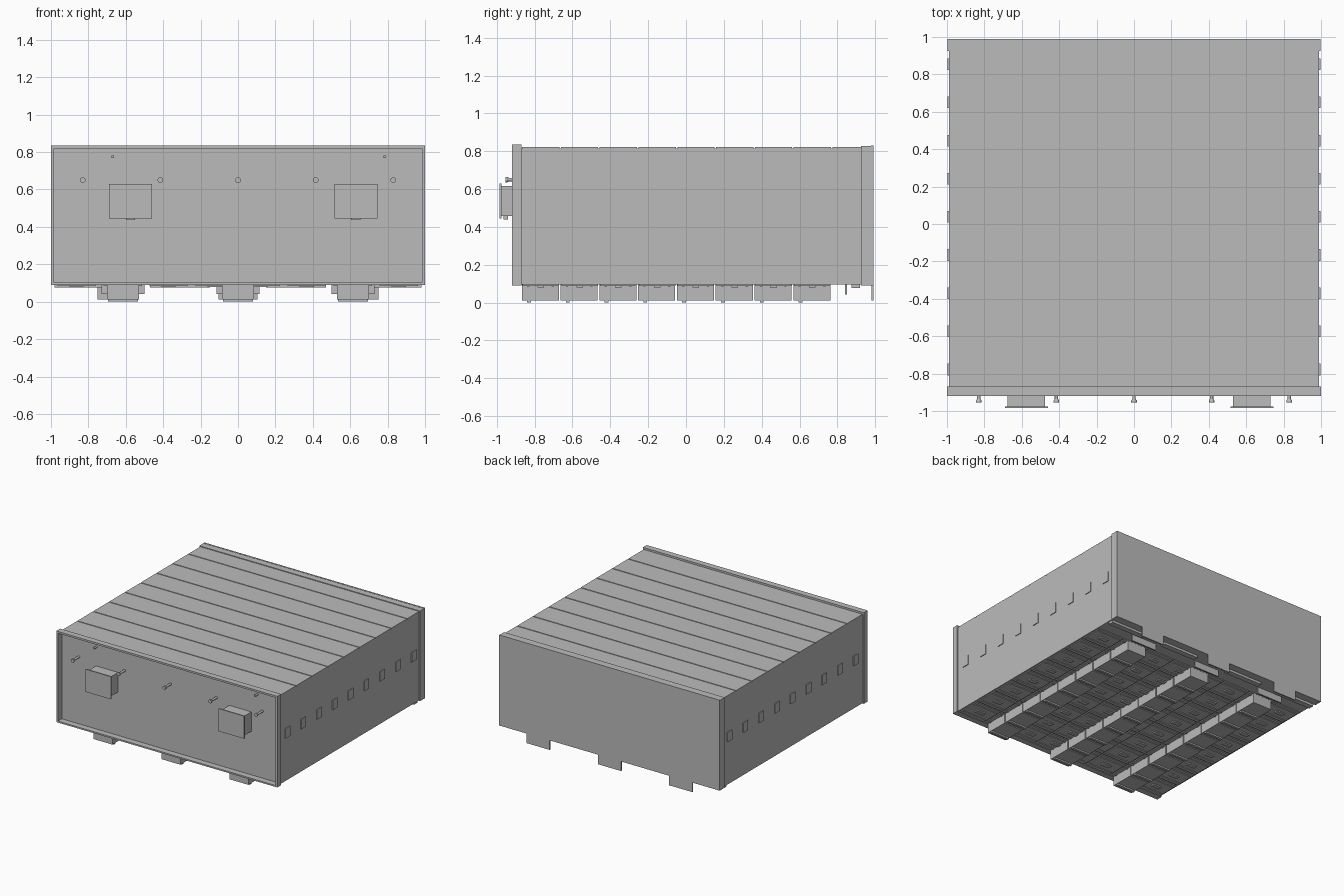
import bpy
import bmesh
import math
from mathutils import Matrix, Vector

if "Cube" in bpy.data.objects:
    bpy.data.objects.remove(bpy.data.objects["Cube"])

gray = bpy.data.materials.new("plain_gray")
gray.use_nodes = True
COLOR = (0.5, 0.5, 0.5, 1)
gray.diffuse_color = COLOR
gray.node_tree.nodes["Principled BSDF"].inputs["Base Color"].default_value = COLOR


def finish(name, bm):
    mesh = bpy.data.meshes.new(name)
    bm.to_mesh(mesh)
    bm.free()
    mesh.materials.append(gray)
    obj = bpy.data.objects.new(name, mesh)
    bpy.context.collection.objects.link(obj)
    return obj


def boxes(name, *bounds):
    """One object made of boxes, each given as (x0, x1, y0, y1, z0, z1)."""
    bm = bmesh.new()
    for x0, x1, y0, y1, z0, z1 in bounds:
        center = Vector((x0 + x1, y0 + y1, z0 + z1)) / 2
        size = Matrix.Diagonal((x1 - x0, y1 - y0, z1 - z0, 1))
        bmesh.ops.create_cube(bm, size=1, matrix=Matrix.Translation(center) @ size)
    return finish(name, bm)


def peg(name, x, z, parts):
    """Peg along y; each part is (back y, front y, back radius, front radius)."""
    bm = bmesh.new()
    for y0, y1, r0, r1 in parts:
        place = Matrix.Translation((x, (y0 + y1) / 2, z)) @ Matrix.Rotation(math.pi / 2, 4, "X")
        bmesh.ops.create_cone(bm, cap_ends=True, segments=20, radius1=r0, radius2=r1,
                              depth=abs(y1 - y0), matrix=place)
    obj = finish(name, bm)
    for poly in obj.data.polygons:
        poly.use_smooth = len(poly.vertices) == 4


PITCH = 0.205
FRONT = -0.87
seams = [FRONT + PITCH * i for i in range(1, 9)]

# Main shell, with a roof of separate panels
boxes("body", (-0.99, 0.99, FRONT, 0.98, 0.095, 0.815))
edges = [FRONT] + seams + [0.98]
boxes("roof_panels", *[(-0.99, 0.99, a + 0.004, b - 0.004, 0.81, 0.822)
                       for a, b in zip(edges, edges[1:])])

# Deep front rim around the recessed panel
boxes("front_rim",
      (-1, -0.985, -0.92, FRONT, 0.09, 0.835), (0.985, 1, -0.92, FRONT, 0.09, 0.835),
      (-0.985, 0.985, -0.92, FRONT, 0.82, 0.835), (-0.985, 0.985, -0.92, FRONT, 0.09, 0.102))

# Back cap with overlapping top and side edges
boxes("back_cap", (-0.998, 0.998, 0.978, 0.99, 0.09, 0.83),
      (-0.998, 0.998, 0.925, 0.98, 0.818, 0.828),
      (-0.998, -0.988, 0.925, 0.98, 0.09, 0.828), (0.988, 0.998, 0.925, 0.98, 0.09, 0.828))
boxes("back_tabs", *[(x - 0.105, x + 0.105, 0.98, 0.99, 0.012, 0.1) for x in (-0.645, 0, 0.645)])

# Thin vent covers along both sides
for name, side in (("right", -1), ("left", 1)):
    covers = []
    for i in range(9):
        y = -0.778 + 0.204 * i
        x0, x1 = sorted((side * 0.985, side * 0.996))
        covers.append((x0, x1, y - 0.031, y + 0.031, 0.445, 0.525))
    boxes(name + "_vent_covers", *covers)

# Two boxes on the front, each with a wider lid and a small catch below
for name, x in (("right", -0.575), ("left", 0.63)):
    boxes(name + "_front_box", (x - 0.1, x + 0.1, -0.975, FRONT, 0.458, 0.617))
    boxes(name + "_box_lid", (x - 0.115, x + 0.115, -0.985, -0.975, 0.445, 0.63))
    boxes(name + "_box_catch", (x - 0.025, x + 0.025, -0.965, -0.94, 0.438, 0.458))

# Flared pegs in a row, and two small pins near the top
for i, x in enumerate((-0.83, -0.415, 0, 0.415, 0.83)):
    peg(f"front_peg_{i + 1}", x, 0.65,
        [(FRONT, -0.935, 0.009, 0.009), (-0.935, -0.945, 0.009, 0.015),
         (-0.945, -0.955, 0.015, 0.015)])
for name, x in (("right", -0.67), ("left", 0.785)):
    peg(name + "_pin", x, 0.775, [(FRONT, -0.905, 0.008, 0.008)])

# Underside floor tiles, with ribs and small tabs
tiles, ribs, tabs = [], [], []
for y in [FRONT] + seams[:-1]:
    for column in range(8):
        x = -0.985 + 0.246 * column
        tiles.append((x + 0.006, x + 0.24, y + 0.006, y + 0.199, 0.089, 0.1))
        ribs += [(x + 0.02, x + 0.225, y + d, y + d + 0.012, 0.084, 0.09)
                 for d in (0.03, 0.16)]
        tabs.append((x + 0.085, x + 0.16, y + 0.085, y + 0.12, 0.08, 0.09))
boxes("floor_tiles", *tiles)
boxes("floor_ribs", *ribs)
boxes("floor_tabs", *tabs)

# Three rows of support blocks with narrow feet
for name, x in (("right", -0.615), ("middle", 0), ("left", 0.615)):
    blocks, feet = [], []
    for y in [FRONT] + seams[:-1]:
        blocks.append((x - 0.086, x + 0.086, y + 0.002, y + 0.198, 0.012, 0.1))
        feet.append((x - 0.08, x + 0.08, y + 0.03, y + 0.05, 0, 0.013))
    boxes(name + "_support_blocks", *blocks)
    boxes(name + "_support_feet", *feet)
    boxes(name + "_rear_stop", (x - 0.115, x + 0.115, 0.84, 0.85, 0.042, 0.1))

# Shallow strips under the back end
boxes("rear_floor_strips", *[(x - 0.16, x + 0.16, 0.875, 0.92, 0.076, 0.1)
                             for x in (-0.82, -0.31, 0.31, 0.82)])
